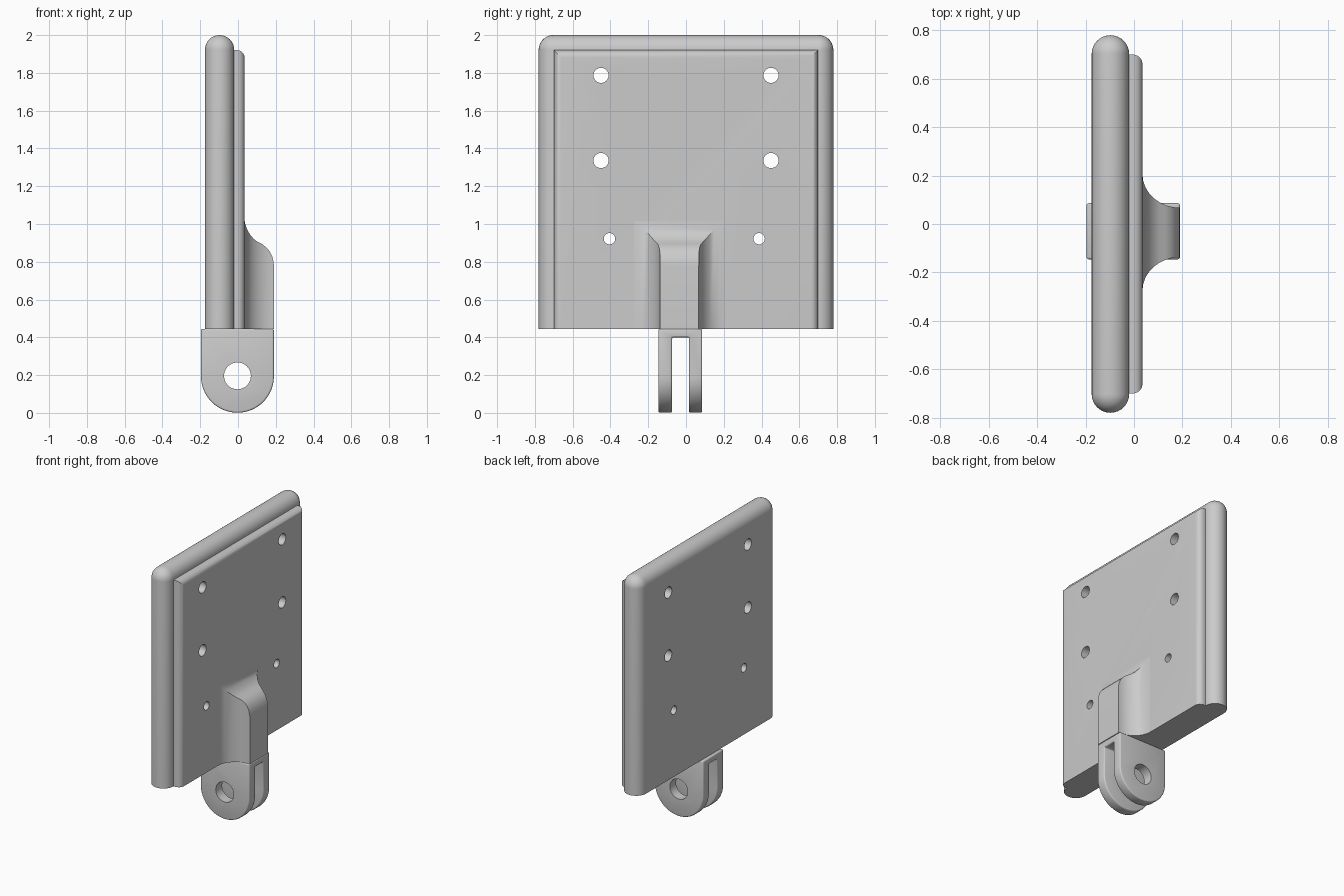
import bpy, bmesh
from math import sin, cos, pi, sqrt, radians
from mathutils import Matrix

cube = bpy.data.objects.get("Cube")
if cube:
    bpy.data.objects.remove(cube, do_unlink=True)

grey = bpy.data.materials.new("plain_grey")
grey.use_nodes = True
colour = (0.6, 0.6, 0.6, 1)
grey.diffuse_color = colour
grey.node_tree.nodes["Principled BSDF"].inputs["Base Color"].default_value = colour

BASE = 0.445      # underside of the plates
MID = -0.035      # y centre of the boss


def finish(bm, name):
    bmesh.ops.recalc_face_normals(bm, faces=bm.faces)
    mesh = bpy.data.meshes.new(name)
    bm.to_mesh(mesh)
    bm.free()
    obj = bpy.data.objects.new(name, mesh)
    bpy.context.collection.objects.link(obj)
    mesh.materials.append(grey)
    return obj


def loft(name, rings):
    """Skin a stack of equal-length closed rings and cap both ends."""
    bm = bmesh.new()
    rows = [[bm.verts.new(p) for p in ring] for ring in rings]
    n = len(rows[0])
    for a, b in zip(rows, rows[1:]):
        for i in range(n):
            j = (i + 1) % n
            bm.faces.new((a[i], a[j], b[j], b[i]))
    bm.faces.new(rows[0])
    bm.faces.new(rows[-1])
    bmesh.ops.remove_doubles(bm, verts=bm.verts, dist=1e-5)
    return finish(bm, name)


def rod(name, centre, radius, axis):
    bm = bmesh.new()
    bmesh.ops.create_cone(bm, cap_ends=True, segments=40, radius1=radius,
                          radius2=radius, depth=1)
    bm.transform(Matrix.Translation(centre) @ Matrix.Rotation(pi / 2, 4, axis))
    return finish(bm, name)


def apply(obj, kind, **settings):
    mod = obj.modifiers.new(kind.lower(), kind)
    for key, value in settings.items():
        setattr(mod, key, value)
    bpy.context.view_layer.objects.active = obj
    bpy.ops.object.modifier_apply(modifier=mod.name)


def cut(obj, cutter):
    apply(obj, 'BOOLEAN', operation='DIFFERENCE', solver='EXACT', object=cutter)
    bpy.data.objects.remove(cutter, do_unlink=True)


def smooth(obj):
    bpy.ops.object.select_all(action='DESELECT')
    obj.select_set(True)
    bpy.context.view_layer.objects.active = obj
    bpy.ops.object.shade_smooth_by_angle(angle=radians(32))


def block_ring(x, half, top, mid=0):
    return [(x, mid - half, BASE), (x, mid - half, top),
            (x, mid + half, top), (x, mid + half, BASE)]


# Main plate: fully rounded rim on the sides and top, ball-shaped corners
R = 0.0775
rings = []
for k in range(17):
    a = -pi / 2 + pi * k / 16
    x, r = -0.0975 + R * sin(a), R * cos(a)
    cy, cz = 0.78 - R, 2 - R
    arc = [(r * cos(pi / 2 * i / 10), r * sin(pi / 2 * i / 10)) for i in range(11)]
    ring = [(x, -cy - r, BASE)]
    ring += [(x, -cy - u, cz + v) for u, v in arc]
    ring += [(x, cy + u, cz + v) for u, v in reversed(arc)]
    ring.append((x, cy + r, BASE))
    rings.append(ring)
main_plate = loft("main_plate", rings)

# Raised plate: quarter-round edges meeting in mitred corners
rings = [block_ring(-0.02, 0.70, 1.92)]
for k in range(9):
    a = pi / 2 * k / 8
    inset = 0.04 * (1 - cos(a))
    rings.append(block_ring(-0.005 + 0.04 * sin(a), 0.70 - inset, 1.92 - inset))
raised_plate = loft("raised_plate", rings)

# Screw holes through both plates
holes = [(s * 0.45, z, 0.04) for s in (-1, 1) for z in (1.787, 1.336)]
holes += [(-0.405, 0.922, 0.03), (0.387, 0.922, 0.03)]
for plate in (main_plate, raised_plate):
    for y, z, radius in holes:
        cut(plate, rod("hole_cutter", (0, y, z), radius, 'Y'))

# Flared boss: concave sides, S-curved top
top_curve = [(0.035, 1.017), (0.038, 1.0), (0.048, 0.972), (0.063, 0.945),
             (0.082, 0.922), (0.105, 0.905), (0.13, 0.892), (0.15, 0.876),
             (0.168, 0.855), (0.181, 0.828), (0.188, 0.80), (0.19, 0.78)]
rings = []
for x, top in top_curve:
    c = (0.19 - x) / 0.155
    half = 0.24 - 0.1375 * sqrt(max(0, 1 - c * c))
    rings.append(block_ring(x, half, top, MID))
boss = loft("flared_boss", rings)

# Clevis: U-shaped fork with rounded lugs
CX, CZ, CR = -0.003, 0.194, 0.193


def lug_ring(y):
    ring = [(CX - CR, y, BASE)]
    ring += [(CX + CR * cos(a), y, CZ + CR * sin(a))
             for a in (pi + pi * i / 32 for i in range(33))]
    return ring + [(CX + CR, y, BASE)]


clevis = loft("clevis", [lug_ring(-0.146), lug_ring(0.086)])
bm = bmesh.new()
bmesh.ops.create_cube(bm, size=1, matrix=Matrix.Translation((0, -0.029, -0.1))
                      @ Matrix.Diagonal((1, 0.09, 1, 1)))
cut(clevis, finish(bm, "slot_cutter"))
apply(clevis, 'BEVEL', width=0.009, segments=3, limit_method='ANGLE',
      angle_limit=radians(40))
cut(clevis, rod("pin_cutter", (CX, 0, 0.196), 0.071, 'X'))

for part in (main_plate, raised_plate, boss, clevis):
    smooth(part)
